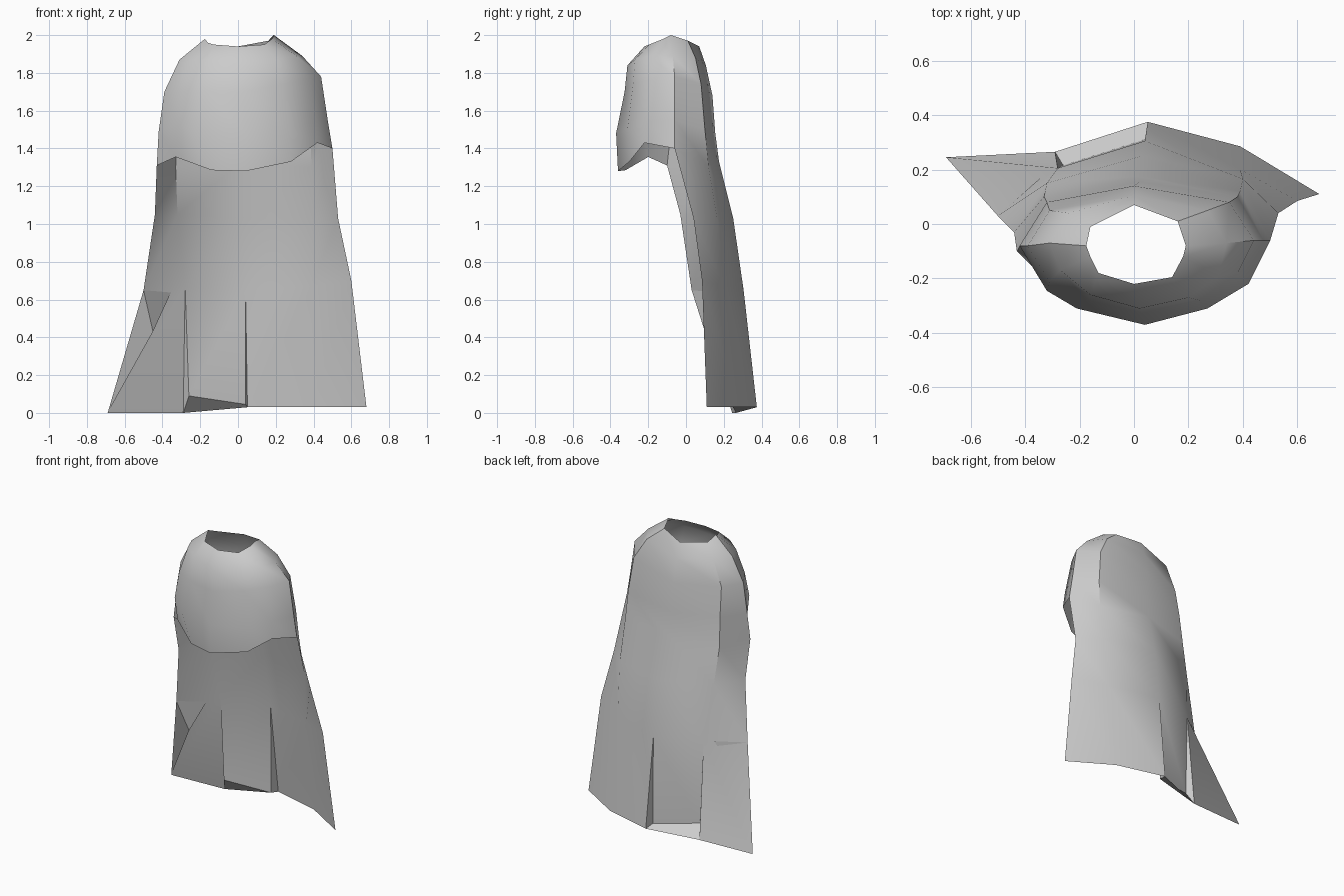
import bpy, bmesh, math


def build(name, make):
    """Make one smooth-shaded cloth sheet from a bmesh-filling function."""
    bm = bmesh.new()
    make(bm)
    bmesh.ops.recalc_face_normals(bm, faces=bm.faces)
    mesh = bpy.data.meshes.new(name)
    bm.to_mesh(mesh)
    bm.free()
    ob = bpy.data.objects.new(name, mesh)
    bpy.context.collection.objects.link(ob)
    bpy.ops.object.select_all(action='DESELECT')
    ob.select_set(True)
    bpy.context.view_layer.objects.active = ob
    bpy.ops.object.shade_smooth_by_angle(angle=math.radians(38))
    return ob


# Cross-sections, counter-clockwise from the front centre
neck = [(0, -.22, 1.94), (.14, -.195, 1.95), (.18, -.12, 1.98), (.19, -.08, 2.0), (.16, .01, 1.97),
        (0, .07, 1.94), (-.16, -.01, 1.95), (-.175, -.08, 1.98), (-.16, -.12, 1.96), (-.13, -.18, 1.95)]
shoulder = [(.02, -.31, 1.84), (.2, -.27, 1.87), (.31, -.19, 1.89), (.34, -.07, 1.89), (.27, .05, 1.88),
            (0, .105, 1.84), (-.24, .04, 1.87), (-.31, -.07, 1.87), (-.27, -.17, 1.87), (-.16, -.26, 1.87)]
chest = [(.03, -.325, 1.70), (.24, -.28, 1.74), (.38, -.18, 1.77), (.44, -.06, 1.78), (.35, .08, 1.74),
         (0, .14, 1.68), (-.31, .05, 1.70), (-.39, -.08, 1.70), (-.31, -.21, 1.70), (-.17, -.28, 1.70)]
bust = [(.04, -.37, 1.48), (.27, -.31, 1.50), (.41, -.21, 1.54), (.475, -.06, 1.55), (.38, .10, 1.50),
        (.02, .155, 1.48), (-.32, .08, 1.50), (-.42, -.08, 1.49), (-.32, -.245, 1.53), (-.21, -.31, 1.46)]
front_hem = [(.04, -.36, 1.28), (.28, -.30, 1.33), (.42, -.22, 1.43), (.50, -.06, 1.40), (.39, .12, 1.30),
             (.02, .175, 1.33), (-.33, .10, 1.30), (-.43, -.10, 1.31), (-.33, -.20, 1.355), (-.14, -.32, 1.285)]

# Open back rows, right edge to left edge
waist = [(.53, .04, 1.03), (.40, .165, 1.03), (.03, .25, 1.03), (-.32, .15, 1.05), (-.44, -.03, 1.05)]
knee = [(.60, .085, .70), (.39, .20, .67), (.04, .305, .65), (-.28, .205, .67), (-.50, .03, .65)]
hem = [(.68, .11, .03), (.39, .285, .03), (.05, .375, .03), (-.29, .265, 0), (-.69, .245, 0)]
pleat_hem = [(.04, .31, .045), (-.26, .215, .09)]


def cloak(bm):
    add = lambda pts: [bm.verts.new(p) for p in pts]

    def bridge(a, b, closed=False):
        n = len(a)
        for i in range(n if closed else n - 1):
            j = (i + 1) % n
            bm.faces.new((a[i], a[j], b[j], b[i]))

    # Closed shoulder cape
    rings = [add(r) for r in (neck, shoulder, chest, bust, front_hem)]
    for a, b in zip(rings, rings[1:]):
        bridge(a, b, True)
    # Long open back
    w, k, h = add(waist), add(knee), add(hem)
    bridge(rings[-1][3:8], w)
    bridge(w, k)
    bridge(k[:3], h[:3])
    bridge(k[3:], h[3:])
    # Recessed pleat in the back panel
    p = add(pleat_hem)
    bridge(k[2:4], p)
    bridge(p, h[2:4])
    bm.faces.new((k[2], p[0], h[2]))
    bm.faces.new((k[3], h[3], p[1]))


def edge_fold(bm):
    # Turned-in fold along the left front edge
    pts = [(-.50, .03, .65), (-.34, .17, .67), (-.45, .10, .43), (-.69, .245, 0)]
    v = [bm.verts.new(p) for p in pts]
    bm.faces.new((v[0], v[1], v[2]))
    bm.faces.new((v[0], v[2], v[3]))


build("cloak", cloak)
build("left_edge_fold", edge_fold)
